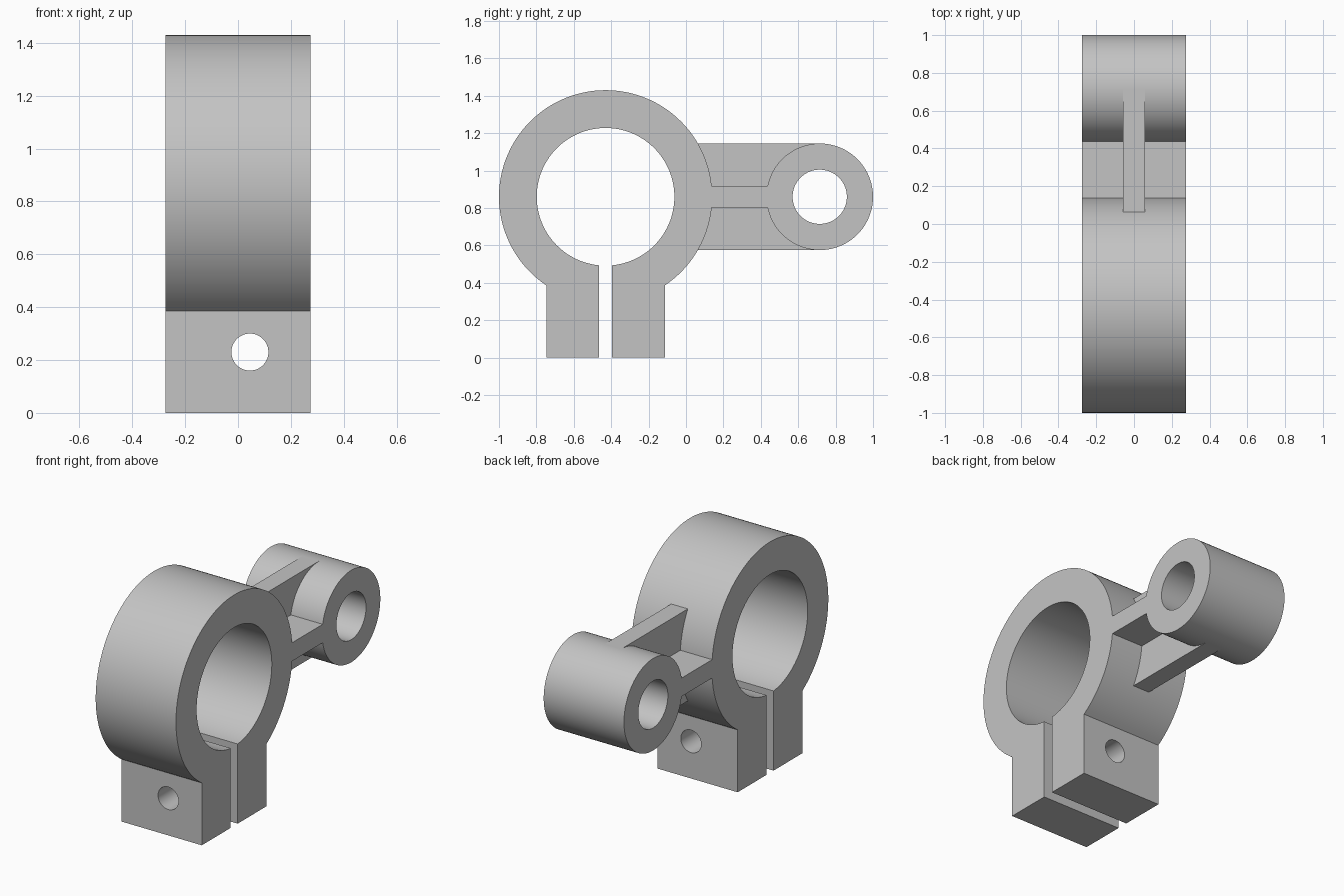
import bpy, bmesh
from math import sin, cos, asin, pi, radians

if "Cube" in bpy.data.objects:
    bpy.data.objects.remove(bpy.data.objects["Cube"])

HALF_W = 0.275                                   # half width along x
RING_Y, BOSS_Y, AXIS_Z = -0.43, 0.715, 0.86
RING_R, BORE_R = 0.57, 0.368
BOSS_R, BOSS_BORE = 0.285, 0.145
LUG, SLIT = 0.317, 0.034                         # half sizes of lugs and slit

metal = bpy.data.materials.new("light_grey_metal")
metal.use_nodes = True
grey = (0.55, 0.55, 0.55, 1)
metal.diffuse_color = grey
metal.node_tree.nodes["Principled BSDF"].inputs["Base Color"].default_value = grey


def finish(name, bm):
    bmesh.ops.recalc_face_normals(bm, faces=bm.faces)
    mesh = bpy.data.meshes.new(name)
    bm.to_mesh(mesh)
    bm.free()
    mesh.materials.append(metal)
    obj = bpy.data.objects.new(name, mesh)
    bpy.context.collection.objects.link(obj)
    return obj


def smooth(obj):
    bpy.ops.object.select_all(action='DESELECT')
    obj.select_set(True)
    bpy.context.view_layer.objects.active = obj
    bpy.ops.object.shade_smooth_by_angle(angle=radians(30))


def arc(cy, r, start, end, steps):
    angles = [start + (end - start) * i / steps for i in range(steps + 1)]
    return [(cy + r * cos(a), AXIS_Z + r * sin(a)) for a in angles]


def prism(name, outline, half_x):
    """Extrude a (y, z) outline symmetrically along x."""
    bm = bmesh.new()
    face = bm.faces.new([bm.verts.new((-half_x, y, z)) for y, z in outline])
    top = bmesh.ops.extrude_face_region(bm, geom=[face], use_keep_orig=True)["geom"]
    verts = [v for v in top if isinstance(v, bmesh.types.BMVert)]
    bmesh.ops.translate(bm, verts=verts, vec=(2 * half_x, 0, 0))
    return finish(name, bm)


# Split clamp ring with its two lugs, as one outline
a_out, a_in = asin(LUG / RING_R), asin(SLIT / BORE_R)
outline = arc(RING_Y, RING_R, -pi / 2 + a_out, 3 * pi / 2 - a_out, 96)
outline += [(RING_Y - LUG, 0), (RING_Y - SLIT, 0)]
outline += arc(RING_Y, BORE_R, 3 * pi / 2 - a_in, -pi / 2 + a_in, 96)
outline += [(RING_Y + SLIT, 0), (RING_Y + LUG, 0)]
clamp = prism("split_clamp_ring", outline, HALF_W)

# Bolt hole through both lugs
bpy.ops.mesh.primitive_cylinder_add(vertices=48, radius=0.07, depth=1,
                                    location=(0.045, RING_Y, 0.23),
                                    rotation=(pi / 2, 0, 0))
cutter = bpy.context.object
cutter.name = "bolt_hole_cutter"
cutter.hide_render = True
cut = clamp.modifiers.new("bolt_hole", 'BOOLEAN')
cut.operation, cut.solver, cut.object = 'DIFFERENCE', 'EXACT', cutter
bpy.context.view_layer.objects.active = clamp
bpy.ops.object.modifier_apply(modifier=cut.name)
bpy.data.objects.remove(cutter)
smooth(clamp)

# Pivot boss: a rectangle spun about its own axis
bm = bmesh.new()
corners = [(-HALF_W, BOSS_BORE), (HALF_W, BOSS_BORE), (HALF_W, BOSS_R), (-HALF_W, BOSS_R)]
loop = [bm.verts.new((x, BOSS_Y, AXIS_Z + r)) for x, r in corners]
edges = [bm.edges.new((loop[i], loop[i - 1])) for i in range(4)]
bmesh.ops.spin(bm, geom=loop + edges, cent=(0, BOSS_Y, AXIS_Z), axis=(1, 0, 0),
               angle=2 * pi, steps=80)
bmesh.ops.remove_doubles(bm, verts=bm.verts, dist=0.0005)
smooth(finish("pivot_boss", bm))


# Crossed webs, their curved ends sunk slightly into ring and boss
def web(name, half_z, half_x):
    r1, r2 = RING_R - 0.02, BOSS_R - 0.02
    a1, a2 = asin(half_z / r1), asin(min(1, half_z / r2))
    near = arc(RING_Y, r1, -a1, a1, 16)
    far = arc(BOSS_Y, r2, pi - a2, pi + a2, 32)
    if half_z > r2:
        far = [(BOSS_Y, AXIS_Z + half_z)] + far + [(BOSS_Y, AXIS_Z - half_z)]
    return prism(name, near + far, half_x)


web("horizontal_web", 0.057, HALF_W)
web("vertical_web", BOSS_R, 0.057)
